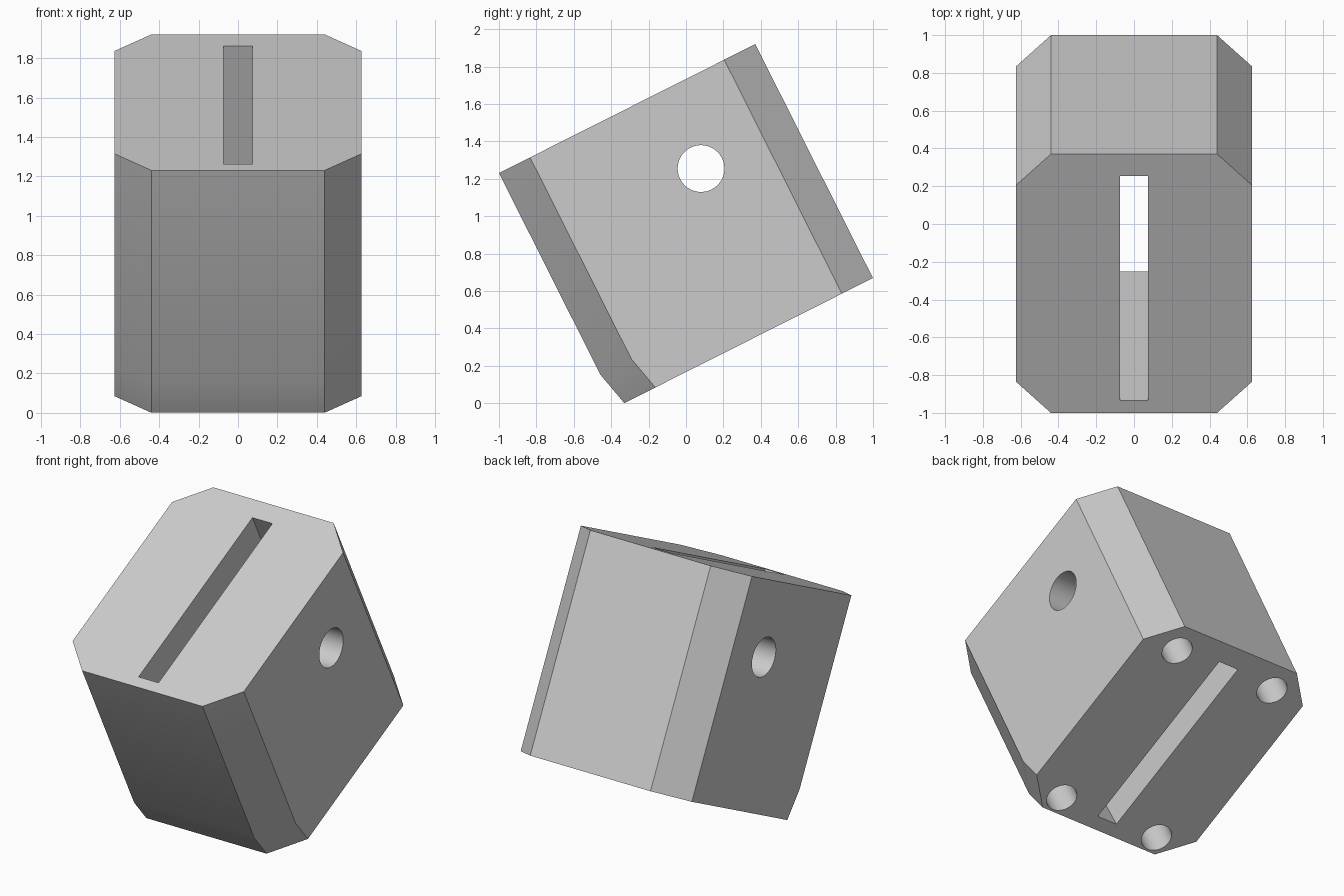
import bpy, bmesh, math
from mathutils import Matrix

if "Cube" in bpy.data.objects:
    bpy.data.objects.remove(bpy.data.objects["Cube"], do_unlink=True)

# Block frame: x = width, y = depth from the front face, z = height below the top
HALF_W, DEPTH, HEIGHT, CHAMFER = 0.626, 1.534, 1.4, 0.186
TILT = math.radians(26.7)
PLACE = Matrix.Translation((0, -1, 1.231)) @ Matrix.Rotation(TILT, 4, 'X')

grey = bpy.data.materials.new("light_grey")
grey.use_nodes = True
grey.diffuse_color = (0.6, 0.6, 0.6, 1)
grey.node_tree.nodes["Principled BSDF"].inputs["Base Color"].default_value = (0.6, 0.6, 0.6, 1)


def make_object(name, bm):
    bmesh.ops.recalc_face_normals(bm, faces=bm.faces)
    mesh = bpy.data.meshes.new(name)
    bm.to_mesh(mesh)
    bm.free()
    mesh.materials.append(grey)
    obj = bpy.data.objects.new(name, mesh)
    bpy.context.collection.objects.link(obj)
    obj.matrix_world = PLACE
    return obj


def loft(name, rings):
    """Join equal outlines into a closed solid."""
    bm = bmesh.new()
    loops = [[bm.verts.new(p) for p in ring] for ring in rings]
    for a, b in zip(loops, loops[1:]):
        for i in range(len(a)):
            j = (i + 1) % len(a)
            bm.faces.new((a[i], a[j], b[j], b[i]))
    bm.faces.new(loops[0])
    bm.faces.new(loops[-1])
    return make_object(name, bm)


def octagon(front, z):
    w, c = HALF_W, CHAMFER
    half = [(w - c, front), (w, front + c), (w, DEPTH - c), (w - c, DEPTH)]
    return [(x, y, z) for x, y in half] + [(-x, y, z) for x, y in reversed(half)]


def rectangle(half_w, front, back, z):
    return [(-half_w, front, z), (half_w, front, z), (half_w, back, z), (-half_w, back, z)]


def cylinder(name, radius, length, centre, rotation=Matrix()):
    bm = bmesh.new()
    bmesh.ops.create_cone(bm, cap_ends=True, segments=64, radius1=radius, radius2=radius,
                          depth=length, matrix=Matrix.Translation(centre) @ rotation)
    return make_object(name, bm)


# Chamfered block whose front tucks in near the base
block = loft("block", [octagon(0, 0), octagon(0, -1.207), octagon(0.046, -HEIGHT)])

# Knife-like slot, narrowing slightly towards the base, overshooting both faces
cutters = [loft("slot_cutter", [rectangle(0.073, 0.071, 1.405, 0.05),
                                rectangle(0.073, 0.136, 1.405, -HEIGHT - 0.05)])]

# Cross hole through both sides
cutters.append(cylinder("side_hole_cutter", 0.125, 2, (0, 0.976, -0.464),
                        Matrix.Rotation(math.pi / 2, 4, 'Y')))

# Four blind holes in the base
for side in (-1, 1):
    for y in (0.155, 1.364):
        cutters.append(cylinder("base_hole_cutter", 0.095, 0.6, (side * 0.372, y, -HEIGHT)))

bpy.context.view_layer.objects.active = block
block.select_set(True)
for cutter in cutters:
    mod = block.modifiers.new("cut", 'BOOLEAN')
    mod.operation = 'DIFFERENCE'
    mod.solver = 'EXACT'
    mod.object = cutter
    bpy.ops.object.modifier_apply(modifier=mod.name)
    bpy.data.objects.remove(cutter, do_unlink=True)

bpy.ops.object.shade_smooth_by_angle(angle=math.radians(30))
